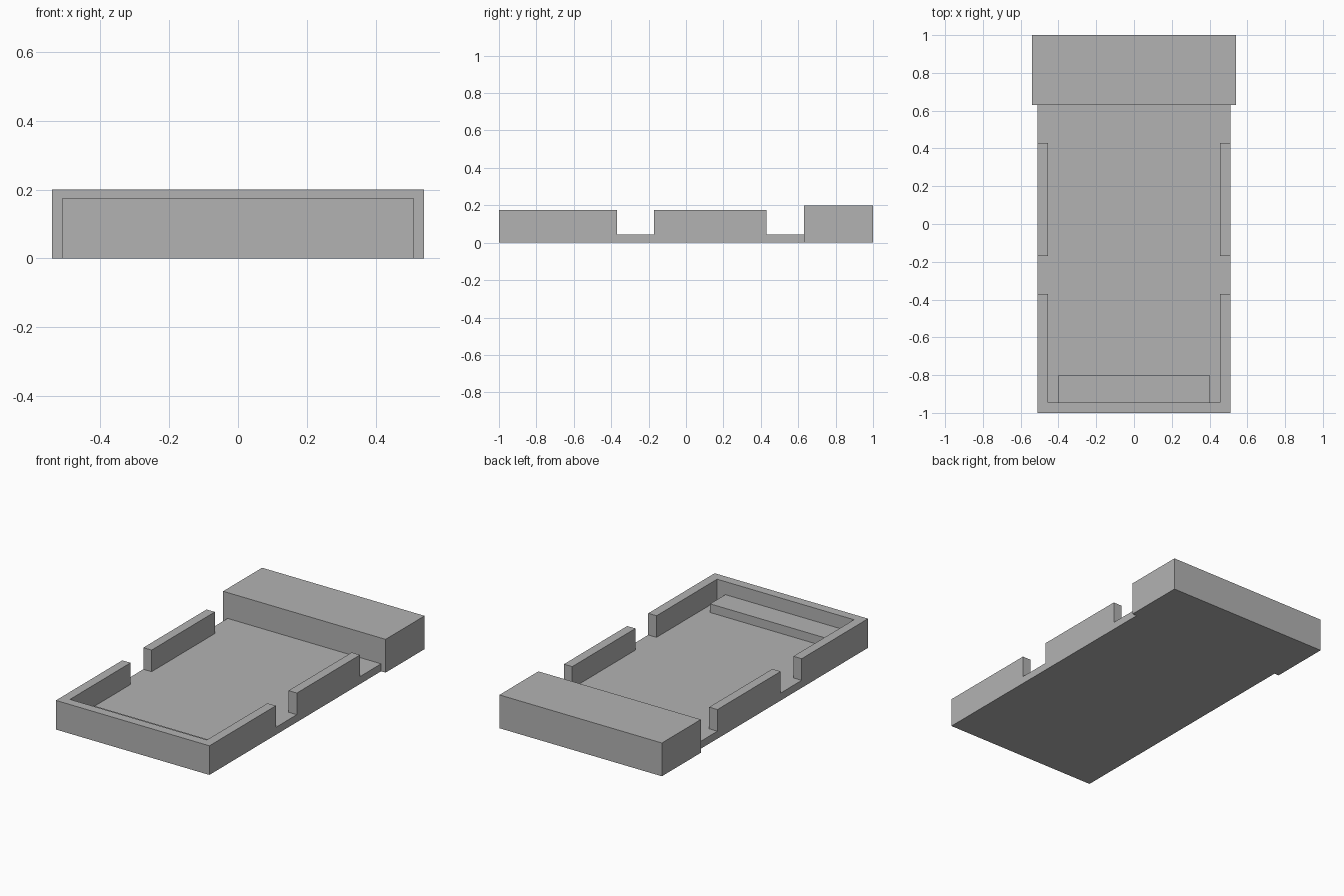
import bpy
import bmesh
from mathutils import Matrix, Vector

default_cube = bpy.data.objects.get("Cube")
if default_cube:
    bpy.data.objects.remove(default_cube, do_unlink=True)

grey = bpy.data.materials.new("plain grey")
grey.use_nodes = True
colour = (0.45, 0.45, 0.45, 1)
grey.diffuse_color = colour
grey.node_tree.nodes["Principled BSDF"].inputs["Base Color"].default_value = colour


def box(name, low, high):
    """Box between two opposite corners."""
    low, high = Vector(low), Vector(high)
    bm = bmesh.new()
    bmesh.ops.create_cube(bm, size=1, matrix=Matrix.Translation((low + high) / 2)
                          @ Matrix.Diagonal((*(high - low), 1)))
    mesh = bpy.data.meshes.new(name)
    bm.to_mesh(mesh)
    bm.free()
    mesh.materials.append(grey)
    obj = bpy.data.objects.new(name, mesh)
    bpy.context.collection.objects.link(obj)
    return obj


def cut(target, cutter):
    """Subtract the cutter and discard it."""
    cutter.hide_render = True
    mod = target.modifiers.new("cut", 'BOOLEAN')
    mod.operation = 'DIFFERENCE'
    mod.solver = 'EXACT'
    mod.object = cutter
    bpy.context.view_layer.objects.active = target
    bpy.ops.object.modifier_apply(modifier=mod.name)
    bpy.data.objects.remove(cutter, do_unlink=True)


half_width, rim, floor, rail_top = 0.51, 0.055, 0.045, 0.175
front, back = -1.0, 0.63

# Tray with a raised rim, open at the back
tray = box("tray", (-half_width, front, 0), (half_width, back, rail_top))
inner = half_width - rim
cut(tray, box("hollow", (-inner, front + rim, floor), (inner, 1, 1)))

# Gaps through both side rails
for start, end in ((-0.37, -0.17), (0.43, 0.8)):
    cut(tray, box("rail_gap", (-1, start, floor), (1, end, 1)))

# Low step inside the front rim
box("front_step", (-0.4, front + rim, floor), (0.4, -0.8, 0.097))

# Solid block across the back
box("back_block", (-0.54, back, 0), (0.54, 1, 0.2))
